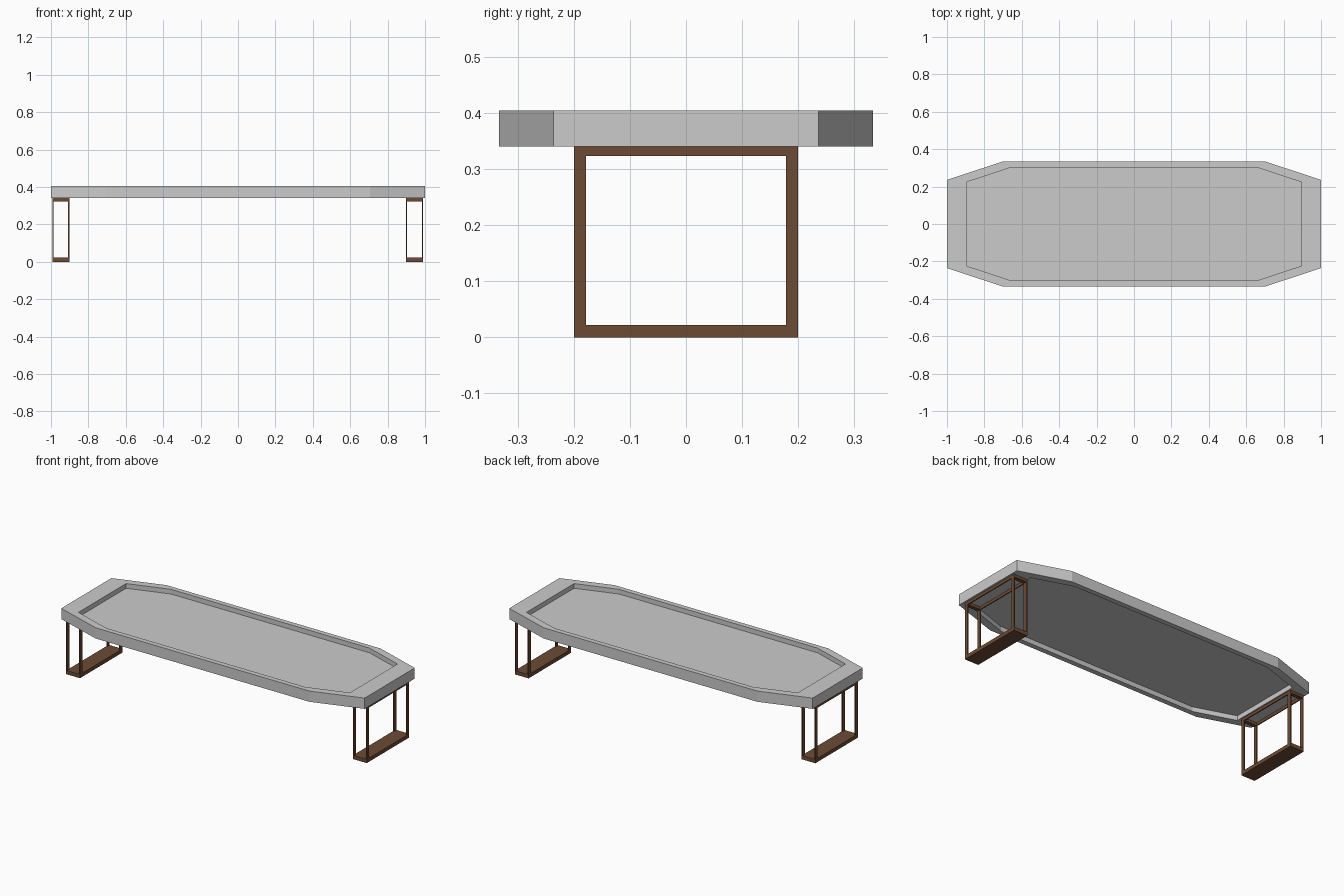
import bpy, bmesh

if "Cube" in bpy.data.objects:
    bpy.data.objects.remove(bpy.data.objects["Cube"])

wood = bpy.data.materials.new("brown_wood")
wood.diffuse_color = (0.15, 0.07, 0.035, 1)
wood.use_nodes = True
wood.node_tree.nodes["Principled BSDF"].inputs["Base Color"].default_value = wood.diffuse_color


def make_object(name, bm, mat=None):
    bmesh.ops.recalc_face_normals(bm, faces=bm.faces)
    mesh = bpy.data.meshes.new(name)
    bm.to_mesh(mesh)
    bm.free()
    if mat:
        mesh.materials.append(mat)
    obj = bpy.data.objects.new(name, mesh)
    bpy.context.collection.objects.link(obj)
    return obj


def octagon(ex, ey, sx, sy):
    """Long octagon: end corners (ex, ey) and side corners (sx, sy)."""
    return [(ex, -ey), (ex, ey), (sx, sy), (-sx, sy),
            (-ex, ey), (-ex, -ey), (-sx, -sy), (sx, -sy)]


def add_box(bm, x0, x1, y0, y1, z0, z1):
    v = [bm.verts.new((x, y, z)) for z in (z0, z1)
         for x, y in ((x0, y0), (x1, y0), (x1, y1), (x0, y1))]
    bm.faces.new(v[:4])
    bm.faces.new(v[4:])
    for i in range(4):
        j = (i + 1) % 4
        bm.faces.new((v[i], v[j], v[j + 4], v[i + 4]))


OUTER = octagon(1.0, 0.236, 0.705, 0.333)
INNER = octagon(0.895, 0.224, 0.655, 0.303)
Z_LOW, Z_TOP = 0.34, 0.404

# Tabletop rim: closed loop of rectangular section
bm = bmesh.new()
rings = [[bm.verts.new((x, y, z)) for x, y in loop] for loop, z in
         ((OUTER, Z_LOW), (OUTER, Z_TOP), (INNER, Z_TOP), (INNER, Z_LOW))]
for k in range(4):
    a, b = rings[k], rings[(k + 1) % 4]
    for i in range(8):
        j = (i + 1) % 8
        bm.faces.new((a[i], a[j], b[j], b[i]))
make_object("tabletop_rim", bm)

# Recessed panel inside the rim
bm = bmesh.new()
low, top = [[bm.verts.new((x, y, z)) for x, y in INNER] for z in (0.368, 0.376)]
bm.faces.new(low)
bm.faces.new(top)
for i in range(8):
    j = (i + 1) % 8
    bm.faces.new((low[i], low[j], top[j], top[i]))
make_object("tabletop_panel", bm)

# Legs: foot plate, four thin posts and an open top frame
T, W, HALF = 0.006, 0.022, 0.2
for side, x0, x1 in (("left", -0.993, -0.902), ("right", 0.898, 0.989)):
    bm = bmesh.new()
    add_box(bm, x0, x1, -HALF, HALF, 0, W)
    for xa in (x0, x1 - T):
        add_box(bm, xa, xa + T, -HALF, HALF, 0.323, Z_LOW)
        for ya in (-HALF, HALF - W):
            add_box(bm, xa, xa + T, ya, ya + W, W, 0.323)
    for ya in (-HALF, HALF - W):
        add_box(bm, x0 + T, x1 - T, ya, ya + W, 0.323, Z_LOW)
    make_object(side + "_leg", bm, wood)
